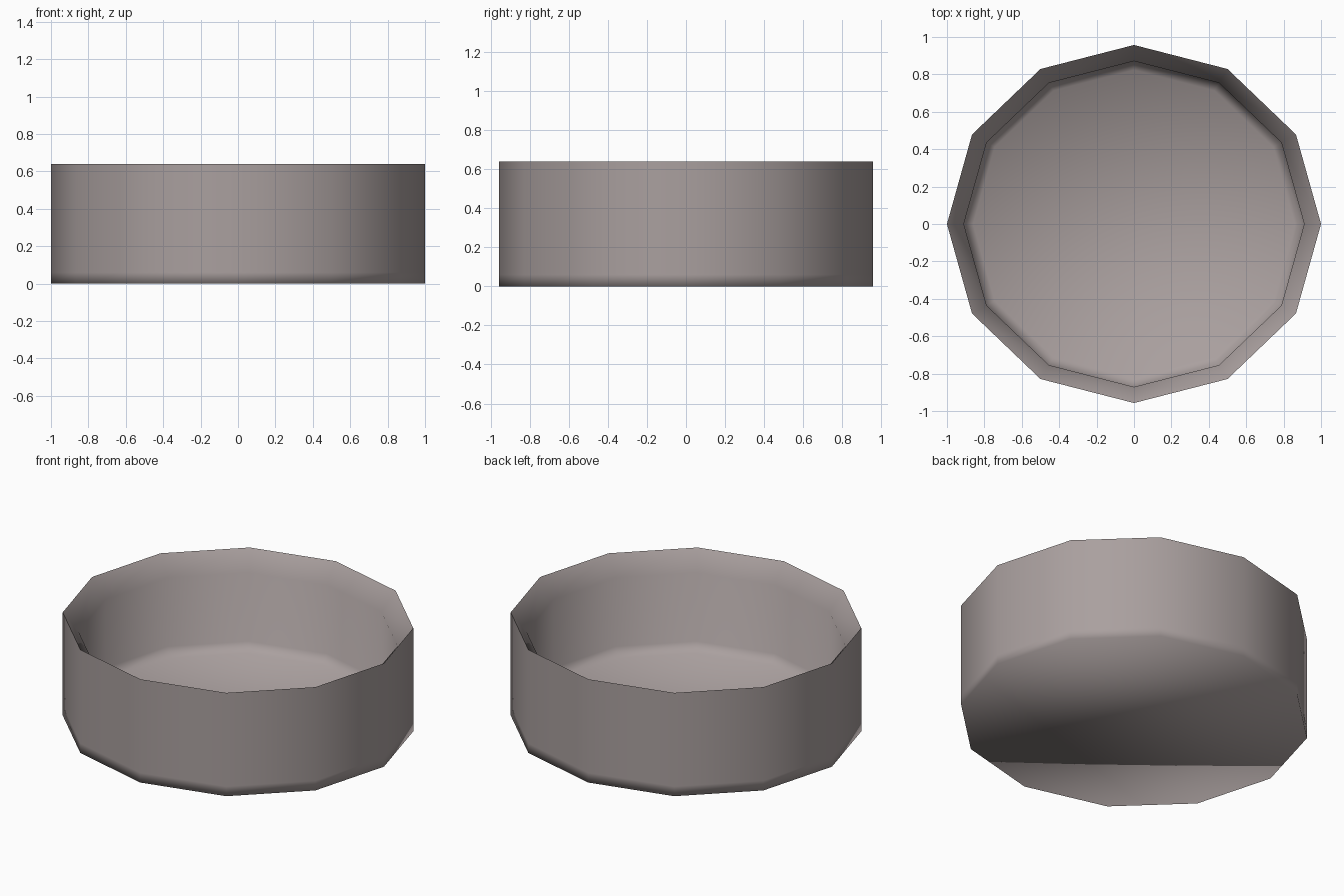
import bpy, bmesh, math

if "Cube" in bpy.data.objects:
    bpy.data.objects.remove(bpy.data.objects["Cube"])

SIDES = 12
Y_SCALE = 0.957
# (radius, height) from under-side, up the outer wall, over the rim, down to the floor
PROFILE = [(1.0, 0.0), (1.0, 0.06), (1.0, 0.64),
           (0.91, 0.525), (0.91, 0.10), (0.86, 0.05)]


def ring(bm, radius, z):
    angles = [2 * math.pi * i / SIDES for i in range(SIDES)]
    return [bm.verts.new((radius * math.cos(a), radius * math.sin(a) * Y_SCALE, z))
            for a in angles]


# Twelve-sided bowl lofted from the profile
bm = bmesh.new()
rings = [ring(bm, r, z) for r, z in PROFILE]
for low, high in zip(rings, rings[1:]):
    for i in range(SIDES):
        j = (i + 1) % SIDES
        bm.faces.new((low[i], low[j], high[j], high[i]))

# Under-side and inner floor
bm.faces.new(list(reversed(rings[0])))
bm.faces.new(rings[-1])
for f in bm.faces:
    f.smooth = True

# The rim stays a crisp edge
rim = set(rings[2])
for e in bm.edges:
    if e.verts[0] in rim and e.verts[1] in rim:
        e.smooth = False

mesh = bpy.data.meshes.new("bowl")
bm.to_mesh(mesh)
bm.free()
bowl = bpy.data.objects.new("bowl", mesh)
bpy.context.collection.objects.link(bowl)

# Warm grey stone
mat = bpy.data.materials.new("warm_grey")
mat.diffuse_color = (0.40, 0.35, 0.345, 1)
mat.use_nodes = True
mat.node_tree.nodes["Principled BSDF"].inputs["Base Color"].default_value = mat.diffuse_color
mesh.materials.append(mat)
